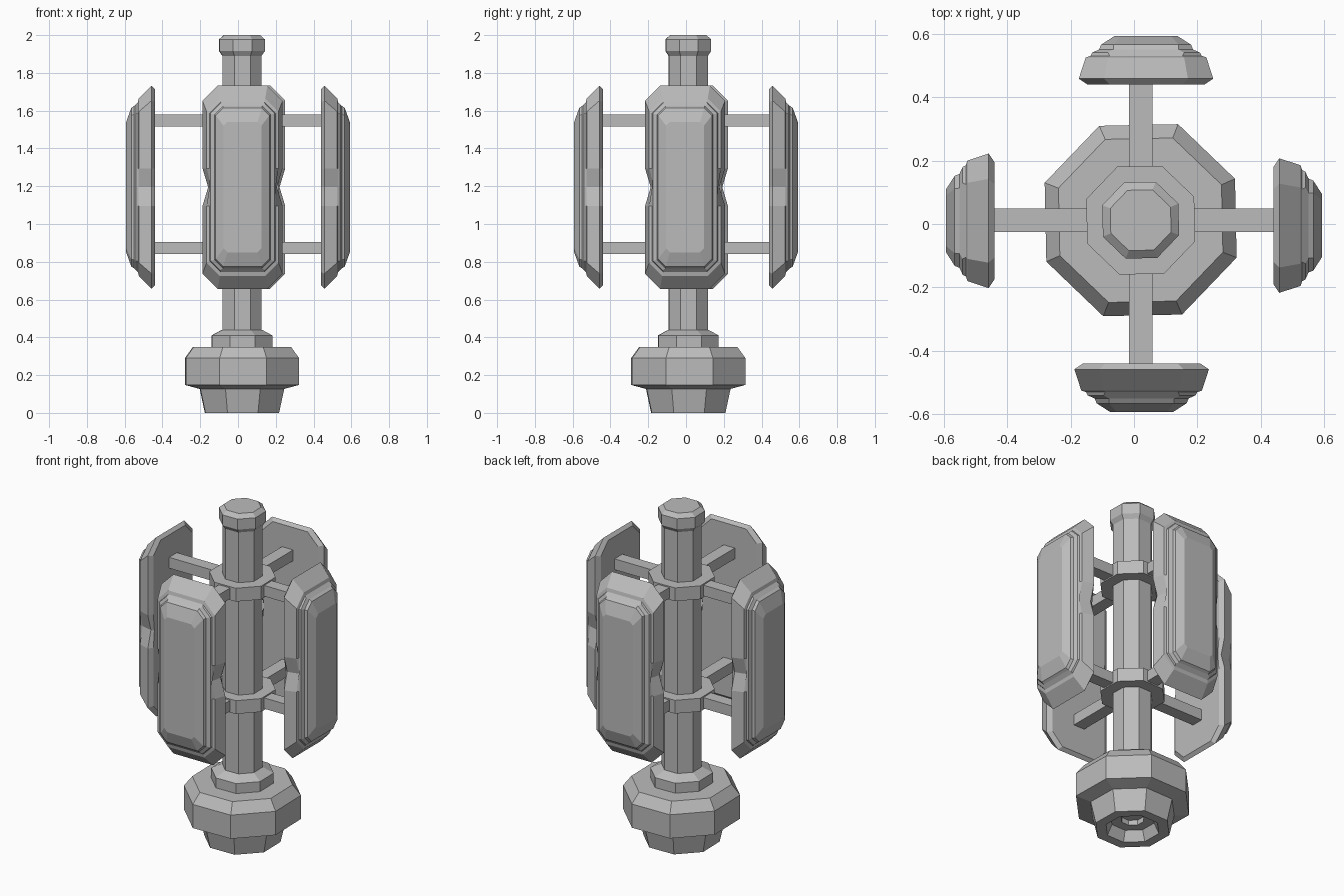
import bpy, bmesh, math
from mathutils import Matrix, Vector

cube = bpy.data.objects.get("Cube")
if cube:
    bpy.data.objects.remove(cube)

grey = bpy.data.materials.new("light_grey")
COLOUR = (0.5, 0.5, 0.5, 1)
grey.diffuse_color = COLOUR
grey.use_nodes = True
grey.node_tree.nodes["Principled BSDF"].inputs["Base Color"].default_value = COLOUR

AXIS = Vector((0.021, 0.012, 0))     # centre line of the column
TURN = math.radians(1.2)


def finish(name, bm, matrix=Matrix()):
    bmesh.ops.recalc_face_normals(bm, faces=bm.faces)
    bm.transform(matrix)
    mesh = bpy.data.meshes.new(name)
    bm.to_mesh(mesh)
    bm.free()
    mesh.materials.append(grey)
    obj = bpy.data.objects.new(name, mesh)
    bpy.context.collection.objects.link(obj)
    return obj


def loft(name, rings, matrix=Matrix()):
    """Skin a stack of point rings and close both ends."""
    bm = bmesh.new()
    rows = [[bm.verts.new(p) for p in ring] for ring in rings]
    n = len(rows[0])
    for low, high in zip(rows, rows[1:]):
        for i in range(n):
            j = (i + 1) % n
            bm.faces.new((low[i], low[j], high[j], high[i]))
    bm.faces.new(rows[0][::-1])
    bm.faces.new(rows[-1])
    return finish(name, bm, matrix)


def octagon(apothem, z):
    r = apothem / math.cos(math.pi / 8)
    return [(r * math.cos((i + 0.5) * math.pi / 4 + TURN),
             r * math.sin((i + 0.5) * math.pi / 4 + TURN), z) for i in range(8)]


def turned(name, profile):
    return loft(name, [octagon(a, z) for a, z in profile], Matrix.Translation(AXIS))


# Base with a hollow foot, profile runs from inside the recess outwards
turned("base", [(0.06, 0.09), (0.06, 0.06), (0.115, 0.06), (0.14, 0), (0.195, 0),
                (0.222, 0.127), (0.3, 0.148), (0.3, 0.29), (0.257, 0.35), (0.1, 0.35)])
turned("base_collar", [(0.16, 0.34), (0.16, 0.41), (0.105, 0.44)])
turned("column", [(0.103, 0.34), (0.103, 1.91)])
turned("column_cap", [(0.103, 1.89), (0.12, 1.915), (0.12, 1.978), (0.095, 2.0)])

# Rings and cross arms at two heights
ARM_HEIGHTS = {"lower": 0.873, "upper": 1.548}
for level, z in ARM_HEIGHTS.items():
    turned(level + "_ring", [(0.17, z - 0.04), (0.17, z + 0.04)])
    for label, size in (("side", (0.91, 0.074, 0.065)), ("front_back", (0.074, 0.91, 0.065))):
        bm = bmesh.new()
        bmesh.ops.create_cube(bm, size=1)
        bmesh.ops.scale(bm, vec=size, verts=bm.verts)
        x, y = (0, AXIS.y) if label == "side" else (AXIS.x, 0)
        finish(f"{level}_{label}_arm", bm, Matrix.Translation((x, y, z)))


def panel_ring(depth, w, h, c, notch):
    """Chamfered rectangle facing -y with a notch halfway up each side."""
    right = [(w - c, -h), (w, c - h), (w, -0.1), (w - notch, 0),
             (w, 0.1), (w, h - c), (w - c, h)]
    points = right + [(-x, -z) for x, z in right]
    return [(x, -depth, z) for x, z in points]


# Stepped panels: depth, half width, half height, chamfer, notch
PANEL = [(0.44, 0.185, 0.52, 0.07, 0.01), (0.458, 0.212, 0.538, 0.08, 0.03),
         (0.525, 0.19, 0.47, 0.07, 0.025), (0.53, 0.175, 0.45, 0.06, 0),
         (0.54, 0.17, 0.44, 0.05, 0), (0.55, 0.148, 0.43, 0.045, 0),
         (0.565, 0.142, 0.42, 0.04, 0), (0.592, 0.1, 0.345, 0.02, 0)]
SIDES = {"front": (0, 0.024, 0), "left": (90, 0, -0.005),
         "back": (180, 0.038, 0), "right": (270, 0, 0.01)}
for side, (angle, x, y) in SIDES.items():
    place = Matrix.Translation((x, y, 1.195)) @ Matrix.Rotation(math.radians(angle), 4, "Z")
    loft(side + "_panel", [panel_ring(*row) for row in PANEL], place)
